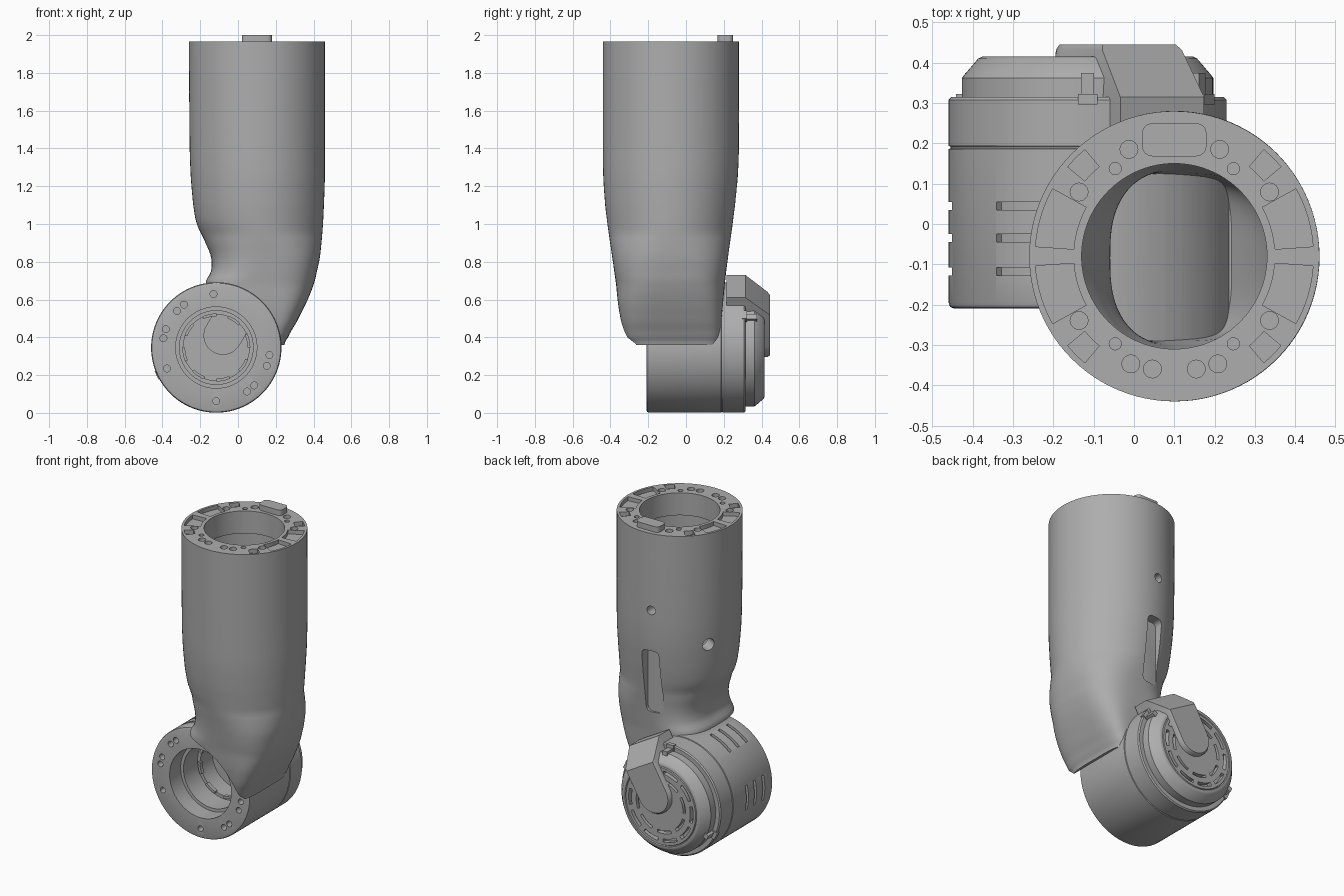
import bpy, bmesh, math
from math import cos, sin, radians, pi
from mathutils import Matrix, Vector

cube = bpy.data.objects.get("Cube")
if cube:
    bpy.data.objects.remove(cube)

grey = bpy.data.materials.new("cast_grey")
grey.use_nodes = True
grey.diffuse_color = (0.42, 0.42, 0.42, 1)
grey.node_tree.nodes["Principled BSDF"].inputs["Base Color"].default_value = (0.42, 0.42, 0.42, 1)

# Local frames: drum axis runs along y, tube axis runs along z
DRUM = Matrix(((1, 0, 0, -0.115), (0, 0, 1, 0), (0, 1, 0, 0.346), (0, 0, 0, 1)))
BACK = Matrix(((1, 0, 0, 0), (0, 0, 1, 0), (0, 1, 0, 0), (0, 0, 0, 1)))
TUBE = Matrix.Translation((0.1, -0.08, 0))


def finish(name, bm, matrix=Matrix()):
    bm.transform(matrix)
    bmesh.ops.recalc_face_normals(bm, faces=bm.faces)
    mesh = bpy.data.meshes.new(name)
    bm.to_mesh(mesh)
    bm.free()
    mesh.materials.append(grey)
    ob = bpy.data.objects.new(name, mesh)
    bpy.context.collection.objects.link(ob)
    return ob


def skin(bm, rings):
    """Bridge equal rings of points and close both ends."""
    vs = [[bm.verts.new(p) for p in ring] for ring in rings]
    n = len(vs[0])
    for a, b in zip(vs, vs[1:]):
        for i in range(n):
            bm.faces.new((a[i], a[(i + 1) % n], b[(i + 1) % n], b[i]))
    bm.faces.new(vs[0][::-1])
    bm.faces.new(vs[-1])


def loft(name, rings, matrix=Matrix()):
    bm = bmesh.new()
    skin(bm, rings)
    return finish(name, bm, matrix)


def prisms(name, parts, matrix=Matrix()):
    """Several extruded outlines (outline, low, high) in one object."""
    bm = bmesh.new()
    for outline, lo, hi in parts:
        skin(bm, [[(x, y, h) for x, y in outline] for h in (lo, hi)])
    return finish(name, bm, matrix)


def lathe(name, profile, matrix):
    bm = bmesh.new()
    vs = [bm.verts.new((r, 0, h)) for r, h in profile]
    es = [bm.edges.new(p) for p in zip(vs, vs[1:])]
    bmesh.ops.spin(bm, geom=vs + es, axis=(0, 0, 1), cent=(0, 0, 0), angle=2 * pi, steps=96)
    bmesh.ops.remove_doubles(bm, verts=bm.verts, dist=0.0001)
    return finish(name, bm, matrix)


def cut(ob, *cutters):
    bpy.context.view_layer.objects.active = ob
    for c in cutters:
        m = ob.modifiers.new("cut", 'BOOLEAN')
        m.operation, m.solver, m.object = 'DIFFERENCE', 'EXACT', c
        bpy.ops.object.modifier_apply(modifier=m.name)
        bpy.data.objects.remove(c)


def circle(x, y, r, n=24):
    return [(x + r * cos(2 * pi * i / n), y + r * sin(2 * pi * i / n)) for i in range(n)]


def polar(r, deg):
    return r * cos(radians(deg)), r * sin(radians(deg))


def sector(r0, r1, a0, a1, n=10):
    angles = [a0 + (a1 - a0) * i / n for i in range(n + 1)]
    return [polar(r1, a) for a in angles] + [polar(r0, a) for a in angles[::-1]]


def rounded(x0, x1, y0, y1, r):
    corners = ((x1 - r, y1 - r, 0), (x0 + r, y1 - r, 90), (x0 + r, y0 + r, 180), (x1 - r, y0 + r, 270))
    pts = []
    for x, y, a in corners:
        for k in range(5):
            dx, dy = polar(r, a + k * 22.5)
            pts.append((x + dx, y + dy))
    return pts


# Arm stations: height, left edge, right edge, front edge, back edge
STATIONS = [Vector(s) for s in (
    (0.36, 0.04, 0.245, -0.29, 0.17), (0.40, 0.02, 0.265, -0.32, 0.18),
    (0.48, -0.02, 0.31, -0.343, 0.187), (0.58, -0.09, 0.36, -0.36, 0.196),
    (0.68, -0.17, 0.40, -0.37, 0.205), (0.75, -0.143, 0.418, -0.38, 0.213),
    (0.82, -0.142, 0.433, -0.39, 0.222), (0.90, -0.172, 0.442, -0.402, 0.233),
    (1.00, -0.218, 0.45, -0.416, 0.247), (1.10, -0.237, 0.455, -0.428, 0.26),
    (1.25, -0.25, 0.46, -0.438, 0.274), (1.40, -0.256, 0.46, -0.44, 0.28),
    (1.965, -0.26, 0.46, -0.44, 0.28))]


def smooth_stations():
    s = [STATIONS[0]] + STATIONS + [STATIONS[-1]]
    out = []
    for a, b, c, d in zip(s, s[1:], s[2:], s[3:]):
        for k in range(4):
            t = k / 4
            p = 0.5 * (2 * b + (c - a) * t + (2 * a - 5 * b + 4 * c - d) * t ** 2 + (3 * b - a - 3 * c + d) * t ** 3)
            p[0] = b[0] + (c[0] - b[0]) * t
            out.append(p)
    return out + [STATIONS[-1]]


def section(s, inset=0.0, n=96):
    z, left, right, front, back = s
    e = 2 / (2 + 2.5 * max(0, min(1, (0.95 - z) / 0.59)))
    ring = []
    for i in range(n):
        c, d = cos(2 * pi * i / n), sin(2 * pi * i / n)
        x = (left + right) / 2 + ((right - left) / 2 - inset) * math.copysign(abs(c) ** e, c)
        y = (front + back) / 2 + ((back - front) / 2 - inset) * math.copysign(abs(d) ** e, d)
        ring.append((x, y, z))
    return ring


# Arm: hollow tube swept down into a boxed end that wraps around the drum
stations = smooth_stations()
arm = loft("arm_tube", [section(s) for s in stations])
hollow = loft("arm_hollow", [section(s, 0.08) for s in stations if 0.5 < s[0] < 1.85])
cut(hollow, prisms("hollow_limit", [(circle(0, 0, 0.385, 96), -1, 1)], DRUM))
cut(arm, prisms("drum_clearance", [(circle(0, 0, 0.343, 96), -1, 1)], DRUM), hollow,
    prisms("tube_bore", [(circle(0, 0, 0.23, 96), 1.7, 2.1)], TUBE))

# Flange pockets and bolt holes, mirrored left to right
pockets = []
for a0, a1, r0, r1 in ((4, 29, 0.25, 0.345), (-29, -4, 0.25, 0.345), (40, 50, 0.29, 0.345), (-50, -40, 0.29, 0.345)):
    pockets += [(sector(r0, r1, a0, a1), 1.94, 2.1), (sector(r0, r1, 180 - a1, 180 - a0), 1.94, 2.1)]
for a, dist, r in ((34, 0.285, 0.022), (-34, 0.285, 0.022), (67, 0.288, 0.022), (56, 0.262, 0.015),
                   (-68, 0.288, 0.022), (-56, 0.262, 0.015), (-79, 0.285, 0.022)):
    for b in (a, 180 - a):
        pockets.append((circle(*polar(dist, b), r), 1.9, 2.1))
cut(arm, prisms("flange_pockets", pockets, TUBE))

# Openings in the back of the arm
cut(arm, prisms("back_openings", [(rounded(0.01, 0.12, 0.81, 1.22, 0.03), 0.205, 0.5),
                                  (circle(0.05, 1.48, 0.027), 0.17, 0.5)], BACK),
    prisms("side_opening", [(circle(0, 0, 0.038), 0.25, 0.6)],
           Matrix.Translation((0.1, -0.08, 1.26)) @ Matrix.Rotation(radians(153), 4, 'Z') @ Matrix.Rotation(pi / 2, 4, 'Y')))

# Locating key on top of the flange
key = prisms("flange_key", [(rounded(0.02, 0.18, 0.168, 0.25, 0.025), 1.93, 2.0)])

# Joint drum with stepped front recess and a seam groove
drum = lathe("joint_drum", [
    (0, 0.16), (0.175, 0.16), (0.175, 0.04), (0.195, 0.04), (0.195, -0.1), (0.215, -0.1), (0.215, -0.21),
    (0.33, -0.21), (0.341, -0.206), (0.345, -0.195), (0.345, 0.186), (0.34, 0.188), (0.34, 0.192),
    (0.345, 0.194), (0.345, 0.308), (0.338, 0.315), (0, 0.315)], DRUM)
holes = [(circle(*polar(0.284, a), 0.018), -0.3, -0.16)
         for a in (93, 127, 137, 160, 170, 203, 270, 305, 315, 340, 352)]
for y in (0.045, -0.035, -0.118):
    for a in (118, 180):
        holes.append((sector(0.325, 0.4, a - 13, a + 13), y - 0.01, y + 0.01))
cut(drum, prisms("drum_holes", holes, DRUM))


def teardrop(r, length, y):
    """Half round end with a straight-sided body leaning up towards the arm."""
    centre, along, across = Vector((-0.08, 0.41)), Vector((0.5, 0.866)), Vector((0.866, -0.5))
    pts = [centre + across * r * cos(t) - along * r * sin(t) for t in (pi * i / 20 for i in range(21))]
    pts += [centre + along * length - across * r, centre + along * length + across * r]
    return [(p.x, y, p.y) for p in pts]


cut(drum, loft("recess", [teardrop(0.1, 0.15, y) for y in (0.1, 0.21)]))

# Inner locking ring with teeth
teeth = [(sector(0.165, 0.18, a, a + 24), 0.02, 0.045) for a in range(0, 360, 45)]
ring = prisms("locking_ring", teeth, DRUM)

# Rear cover with concentric vents
cover = lathe("rear_cover", [(0, 0.3), (0.312, 0.3), (0.312, 0.362), (0.306, 0.37), (0.272, 0.41),
                             (0.262, 0.415), (0.25, 0.415), (0.246, 0.409), (0.242, 0.415), (0, 0.415)], DRUM)
vents = [(sector(0.205, 0.225, a, a + 27), 0.385, 0.5) for a in range(95, 410, 36)]
vents += [(sector(0.155, 0.172, a, a + 34), 0.385, 0.5) for a in range(100, 400, 48)]
cut(cover, prisms("cover_vents", vents, DRUM))

# Cable housing across the rear cover
housing = loft("cable_housing", [teardrop(*s) for s in (
    (0.12, 0.3, 0.215), (0.12, 0.3, 0.315), (0.114, 0.2, 0.432), (0.105, 0.185, 0.445))])

# Cover clips
clips = []
for a in (90, 30, 205):
    turn = Matrix.Rotation(radians(a), 2)
    for half, inner, outer, hi in ((0.024, 0.3, 0.349, 0.322), (0.016, 0.3, 0.328, 0.375)):
        box = [turn @ Vector(p) for p in ((inner, -half), (outer, -half), (outer, half), (inner, half))]
        clips.append(([tuple(p) for p in box], 0.296, hi))
clip = prisms("cover_clips", clips, DRUM)

# Smooth rounded surfaces, keep hard edges
for ob in (arm, key, drum, ring, cover, housing, clip):
    bpy.ops.object.select_all(action='DESELECT')
    ob.select_set(True)
    bpy.context.view_layer.objects.active = ob
    bpy.ops.object.shade_smooth_by_angle(angle=radians(32))
